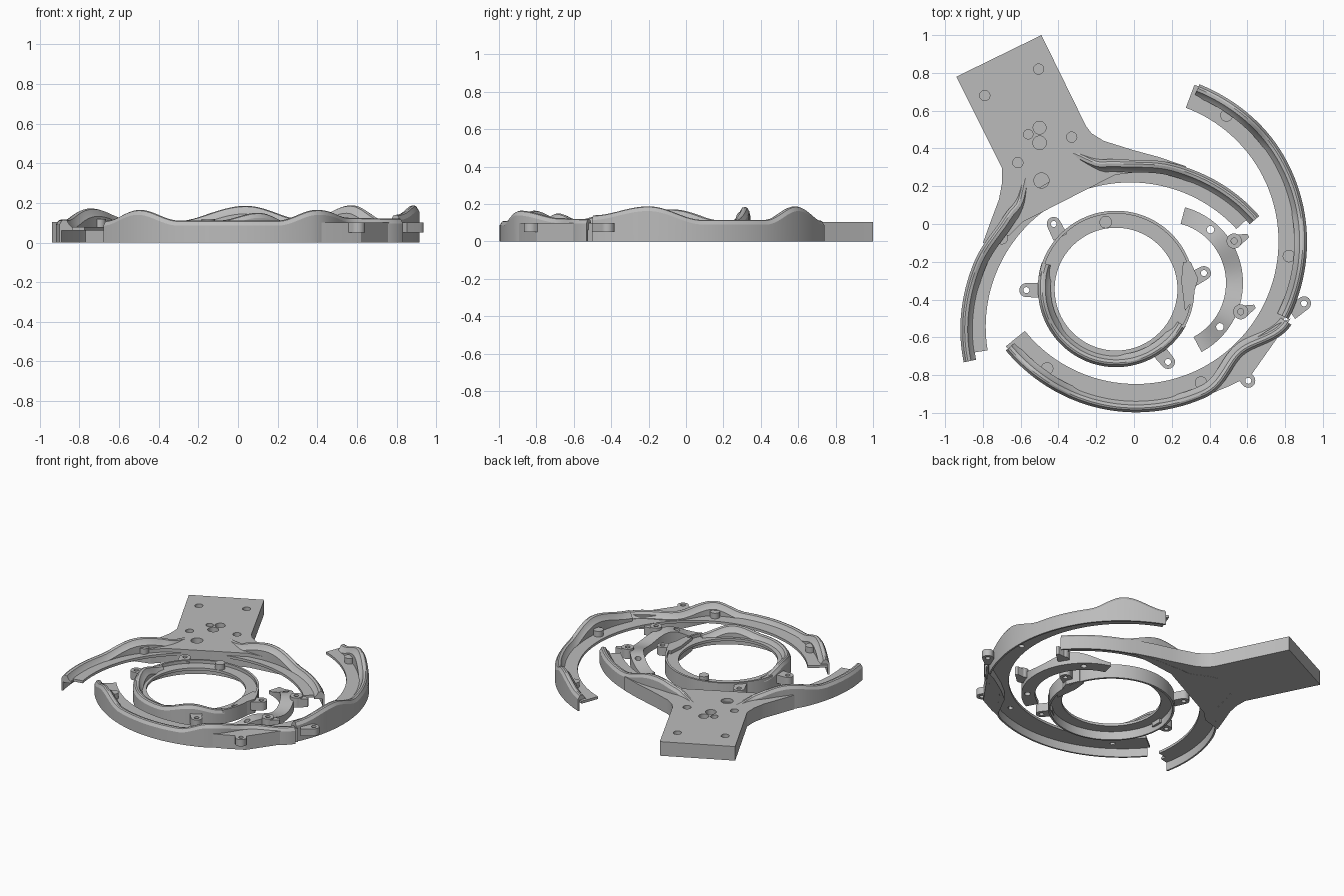
import bpy, bmesh, math
from mathutils import Vector

if "Cube" in bpy.data.objects:
    bpy.data.objects.remove(bpy.data.objects["Cube"], do_unlink=True)

grey = bpy.data.materials.new("plain grey")
grey.use_nodes = True
colour = (0.5, 0.5, 0.5, 1)
grey.diffuse_color = colour
grey.node_tree.nodes["Principled BSDF"].inputs["Base Color"].default_value = colour
parts = []


def finish(name, bm):
    bmesh.ops.recalc_face_normals(bm, faces=bm.faces)
    mesh = bpy.data.meshes.new(name)
    bm.to_mesh(mesh)
    bm.free()
    mesh.materials.append(grey)
    ob = bpy.data.objects.new(name, mesh)
    bpy.context.collection.objects.link(ob)
    parts.append(ob)
    return ob


def prism(name, outline, z0, z1):
    bm = bmesh.new()
    face = bm.faces.new([bm.verts.new((x, y, z0)) for x, y in outline])
    top = bmesh.ops.extrude_face_region(bm, geom=[face])["geom"]
    verts = [g for g in top if isinstance(g, bmesh.types.BMVert)]
    bmesh.ops.translate(bm, verts=verts, vec=(0, 0, z1 - z0))
    return finish(name, bm)


def circle(x, y, r, n=28):
    return [(x + r * math.cos(math.tau * i / n), y + r * math.sin(math.tau * i / n))
            for i in range(n)]


def cut(ob, x, y, r, z0, z1):
    """Drill a round hole and discard the drill."""
    drill = prism("drill", circle(x, y, r), z0, z1)
    parts.remove(drill)
    mod = ob.modifiers.new("hole", "BOOLEAN")
    mod.object = drill
    mod.operation = "DIFFERENCE"
    mod.solver = "EXACT"
    bpy.context.view_layer.update()
    dg = bpy.context.evaluated_depsgraph_get()
    mesh = bpy.data.meshes.new_from_object(ob.evaluated_get(dg))
    ob.modifiers.clear()
    ob.data = mesh
    bpy.data.objects.remove(drill, do_unlink=True)


def ease(keys, a):
    """Smooth value between (angle, value) keys."""
    if a <= keys[0][0]:
        return keys[0][1]
    for (a0, v0), (a1, v1) in zip(keys, keys[1:]):
        if a <= a1:
            t = (a - a0) / (a1 - a0)
            return v0 + (v1 - v0) * (1 - math.cos(math.pi * t)) / 2
    return keys[-1][1]


def sweep(name, centre, a0, a1, radius, height, section, step=1.5):
    """Sweep a height-dependent section along a polar path."""
    n = max(8, round((a1 - a0) / step))
    closed = a1 - a0 >= 360

    def at(a):
        r, t = ease(radius, a), math.radians(a)
        return Vector((centre[0] + r * math.cos(t), centre[1] + r * math.sin(t)))

    bm = bmesh.new()
    loops = []
    for i in range(n if closed else n + 1):
        a = a0 + (a1 - a0) * i / n
        p, d = at(a), (at(a + .4) - at(a - .4)).normalized()
        out = Vector((d.y, -d.x))
        loops.append([bm.verts.new((*(p + out * o), z)) for o, z in section(ease(height, a))])
    pairs = list(zip(loops, loops[1:]))
    if closed:
        pairs.append((loops[-1], loops[0]))
    else:
        bm.faces.new(loops[0])
        bm.faces.new(loops[-1])
    for p, q in pairs:
        for j in range(len(p)):
            k = (j + 1) % len(p)
            bm.faces.new((p[j], p[k], q[k], q[j]))
    return finish(name, bm)


# Ledges float at mid height; the rails hang a thin skirt down to the ground
LEDGE, SHELF = .06, .078


def rail_section(h):
    return [(.035, 0), (.035, h - .025), (.022, h - .004), (.012, h), (-.004, h - .004),
            (-.016, h - .025), (-.032, h - .04), (-.032, LEDGE + .001), (.023, LEDGE + .001),
            (.023, 0)]


def band(name, centre, r0, r1, a0, a1, z0, z1):
    w = (r1 - r0) / 2
    return sweep(name, centre, a0, a1, [(0, r0 + w)], [(0, z1)],
                 lambda h: [(w, z0), (w, h), (-w, h), (-w, z0)], 2)


def ear(name, x, y, bx, by, z0, z1, half=.04, r=.037):
    """Drilled screw ear with a web running back to a base point."""
    d = Vector((x - bx, y - by)).normalized()
    s = Vector((-d.y, d.x))
    pts = [Vector((x, y)) + r * (s * math.cos(t) + d * math.sin(t))
           for t in [math.pi * i / 14 for i in range(15)]]
    pts += [Vector((bx, by)) - s * half, Vector((bx, by)) + s * half]
    cut(prism(name, [tuple(p) for p in pts], z0, z1), x, y, .016, z0 - .1, z1 + .1)


# Fork: ledge, mounting plate and two wavy rails
FORK, RING, CORE, CRESCENT = (-.02, -.545), (.01, -.092), (-.095, -.345), (.163, -.312)
fork_ledge = band("fork_ledge", FORK, .765, .88, 42.7, 189.3, LEDGE, SHELF)
plate = prism("mounting_plate", [
    (-.94, .78), (-.49, 1), (-.255, .52), (-.225, .48), (-.16, .44), (0, .39), (.13, .355),
    (.28, .304), (.1, .285), (-.1, .26), (-.59, .01), (-.66, -.06), (-.8, -.1), (-.76, .01),
    (-.715, .13), (-.698, .22), (-.70, .30)], .001, .103)
for x, y, r in [(-.79, .68, .027), (-.505, .82, .027), (-.33, .46, .027), (-.615, .325, .027),
                (-.5, .51, .034), (-.5, .43, .036), (-.56, .475, .025), (-.49, .23, .04)]:
    cut(plate, x, y, r, .05, .2)
AXIS = 116.5
fork_r = [(40.7, .866), (75, .86), (90, .85), (99, .862), (115, 1.01)]


def mirrored(keys):
    return [(2 * AXIS - a, v) for a, v in reversed(keys)]


def fork_h(peak):
    return [(40.7, .115), (66, .115), (86, peak), (112, .1)]


sweep("fork_right_rail", FORK, 40.7, 111, fork_r, fork_h(.185), rail_section)
sweep("fork_left_rail", FORK, 2 * AXIS - 111, 192, mirrored(fork_r), mirrored(fork_h(.172)),
      rail_section)

# Large ring: ledge, front rail with inward bend, side rail
ring_ledge = band("ring_ledge", RING, .755, .885, 218.9, 429.5, LEDGE, SHELF)
sweep("ring_front_rail", RING, 220, 332,
      [(220, .864), (270, .87), (294, .87), (313, .793), (333, .9)],
      [(220, .11), (235, .165), (250, .11), (282, .11), (296, .165), (313, .125), (331, .12)],
      rail_section)
sweep("ring_side_rail", RING, 333, 428, [(333, .872), (390, .87), (428, .862)],
      [(333, .14), (353, .188), (372, .115), (395, .115), (410, .188), (428, .112)],
      rail_section)
prism("ring_corner_block", [(.42, -.893), (.5, -.86), (.62, -.80), (.74, -.63), (.83, -.5),
                            (.76, -.53), (.62, -.62), (.52, -.70), (.47, -.8)], .001, .1)
ear("ring_front_ear", .605, -.83, .55, -.76, .05, .1)
ear("ring_side_ear", .9, -.42, .83, -.47, .05, .1)

# Small ring: ledge, thin back wall, front rail and ears
core_ledge = band("core_ledge", CORE, .325, .405, 0, 360, LEDGE, SHELF)
band("core_wall", CORE, .4, .415, -30, 170, 0, .1)
sweep("core_rail", CORE, 160, 332, [(160, .382), (185, .378), (300, .378), (332, .382)],
      [(160, .1), (190, .145), (222, .11), (268, .11), (300, .15), (332, .1)], rail_section, 2)
for i, (x, y, bx, by) in enumerate([(-.425, 0, -.39, -.07), (-.57, -.35, -.48, -.35),
                                    (.37, -.26, .28, -.31), (.18, -.73, .13, -.67)]):
    ear("core_ear_%d" % (i + 1), x, y, bx, by, .03, .09)
prism("core_clasp", [(.26, -.2), (.3, -.2), (.34, -.29), (.3, -.42), (.27, -.46), (.25, -.3)],
      .001, .1)

# Crescent: undulating strip with drilled ears
strip = sweep("crescent", CRESCENT, -62, 75, [(0, .369)],
              [(-62, .025), (-28, .085), (5, .05), (38, .085), (75, .025)],
              lambda h: [(.045, 0), (.045, h), (-.045, h), (-.045, 0)], 2)
for x, y in [(.405, -.03), (.455, -.545)]:
    cut(strip, x, y, .02, -.1, .2)
for i, (x, y) in enumerate([(.53, -.09), (.565, -.465)]):
    cut(prism("crescent_ear_%d" % (i + 1), circle(x, y, .04), .03, .1), x, y, .016, .05, .2)
    prism("crescent_tab_%d" % (i + 1), [(x + .025, y - .03), (x + .08, y + .02),
                                        (x + .07, y + .038), (x + .02, y + .034)], .03, .09)

# Round bosses standing on the ledges, with sockets opening underneath
for i, (ledge, x, y) in enumerate([
        (ring_ledge, -.46, -.765), (ring_ledge, .355, -.84), (ring_ledge, .82, -.17),
        (ring_ledge, .49, .575), (fork_ledge, -.7, -.075), (core_ledge, -.15, .01)]):
    boss = prism("boss_%d" % (i + 1), circle(x, y, .033), LEDGE + .001, .118)
    for ob in (ledge, boss):
        cut(ob, x, y, .018, 0, .1)

# Smooth shading with sharp edges kept
for ob in bpy.context.view_layer.objects:
    ob.select_set(ob in parts)
bpy.context.view_layer.objects.active = parts[0]
bpy.ops.object.shade_smooth_by_angle(angle=math.radians(25))
